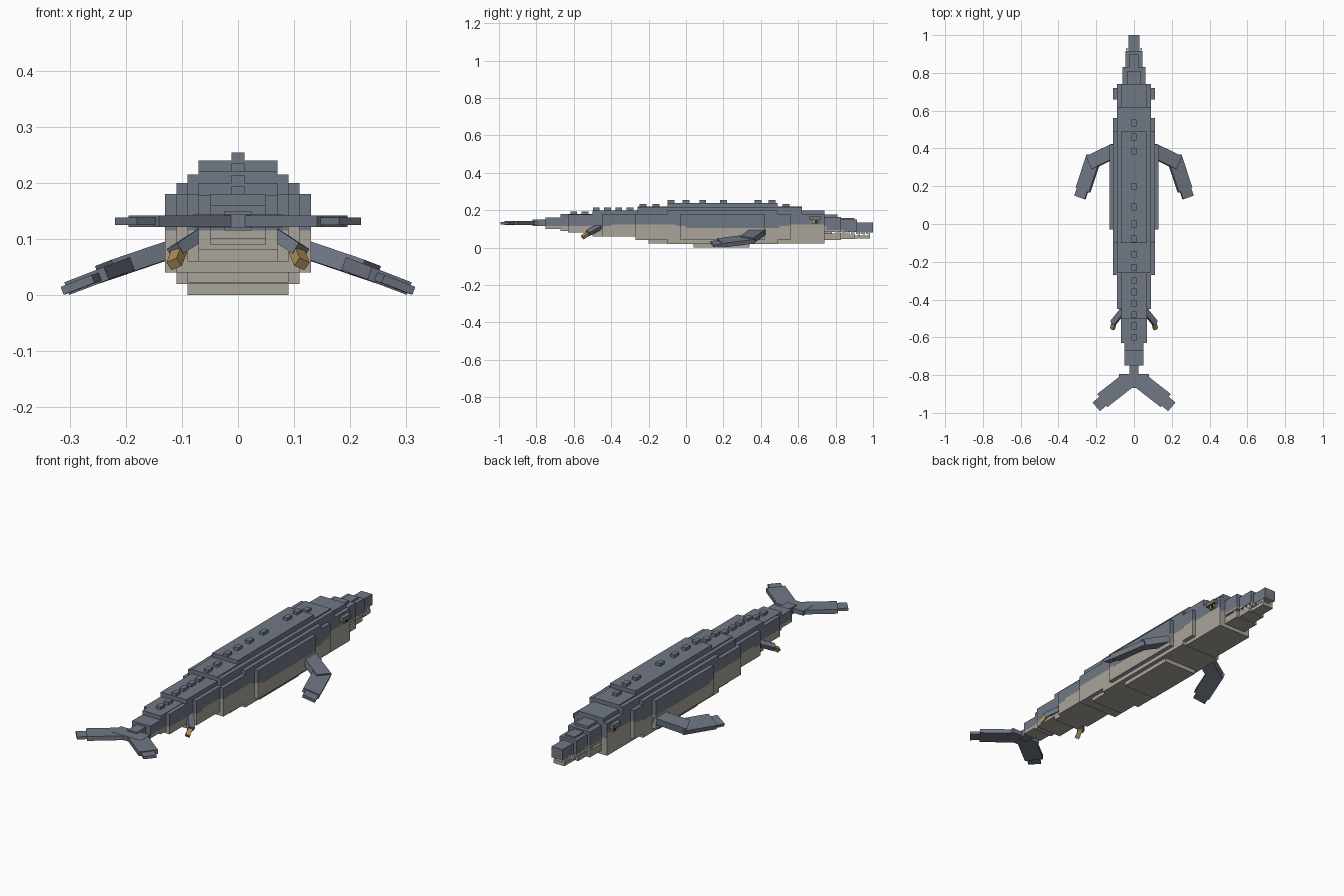
import bpy, bmesh
from mathutils import Vector, Matrix

if "Cube" in bpy.data.objects:
    bpy.data.objects.remove(bpy.data.objects["Cube"])


def material(name, rgb):
    m = bpy.data.materials.new(name)
    m.diffuse_color = (*rgb, 1)
    m.use_nodes = True
    m.node_tree.nodes["Principled BSDF"].inputs["Base Color"].default_value = m.diffuse_color
    return m


GREY = material("slate grey", (0.165, 0.19, 0.235))
BEIGE = material("belly beige", (0.40, 0.375, 0.325))
GOLD = material("ochre", (0.43, 0.29, 0.10))
WHITE = material("tooth white", (0.78, 0.76, 0.68))
DARK = material("eye black", (0.015, 0.015, 0.015))


def finish(name, bm, mats):
    bmesh.ops.recalc_face_normals(bm, faces=bm.faces)
    me = bpy.data.meshes.new(name)
    bm.to_mesh(me)
    bm.free()
    for m in mats:
        me.materials.append(m)
    ob = bpy.data.objects.new(name, me)
    bpy.context.collection.objects.link(ob)
    return ob


def add_box(bm, x0, x1, y0, y1, z0, z1):
    mat = Matrix.Translation(((x0 + x1) / 2, (y0 + y1) / 2, (z0 + z1) / 2)) @ \
        Matrix.Diagonal((x1 - x0, y1 - y0, z1 - z0, 1))
    bmesh.ops.create_cube(bm, size=1, matrix=mat)


def boxes(name, mat, items):
    bm = bmesh.new()
    for it in items:
        add_box(bm, *it)
    return finish(name, bm, [mat])


# height of the border between dark back and pale belly, along the body
LINE = [(-1, .11), (-.6, .11), (-.3, .125), (-.06, .125), (.04, .10),
        (.45, .10), (.54, .12), (.72, .13), (.75, .10), (.83, .095), (.9, .085), (1.1, .085)]


def border(y):
    for (a, za), (b, zb) in zip(LINE, LINE[1:]):
        if a <= y <= b:
            return za + (zb - za) * (y - a) / (b - a)
    return .11


def two_tone(name, items):
    """Symmetric boxes (half width, y0, y1, z0, z1), cut finely and coloured by height."""
    bm = bmesh.new()
    for h, y0, y1, z0, z1 in items:
        add_box(bm, -h, h, y0, y1, z0, z1)
    cuts = [((0, -.75 + .05 * i, 0), (0, 1, 0)) for i in range(36)]
    cuts += [((0, 0, .085 + .01 * i), (0, 0, 1)) for i in range(6)]
    for co, no in cuts:
        bmesh.ops.bisect_plane(bm, geom=bm.verts[:] + bm.edges[:] + bm.faces[:],
                               plane_co=co, plane_no=no)
    bm.normal_update()
    for f in bm.faces:
        c = f.calc_center_median()
        f.material_index = int(c.z < border(c.y) and f.normal.z < .5)
    return finish(name, bm, [GREY, BEIGE])


# body: nested stepped blocks
two_tone("body", [
    (.13, -.03, .42, .04, .18),
    (.11, -.27, .56, .04, .18), (.11, -.1, .49, .02, .20),
    (.09, .04, .34, 0, .1), (.09, -.45, .74, .06, .18),
    (.09, -.26, .62, .04, .215), (.09, -.2, .74, .022, .12),
    (.07, -.1, .49, .1, .24), (.07, -.26, .62, .1, .22),
    (.07, -.5, .74, .06, .20), (.07, -.63, .3, .08, .178),
    (.05, -.67, -.4, .09, .18), (.05, -.75, -.6, .10, .16)])
# head: stepped upper jaw
two_tone("upper_jaw", [
    (.06, .72, .83, .085, .165), (.035, .72, .81, .15, .178),
    (.045, .82, .915, .085, .15), (.025, .83, .9, .14, .158),
    (.03, .91, 1.0, .082, .135)])
boxes("lower_jaw", BEIGE, [(-.06, .06, .73, .83, .04, .075),
                           (-.045, .045, .82, .9, .045, .07),
                           (-.03, .03, .89, .985, .048, .066),
                           (-.045, .045, .73, .78, .05, .1)])
# teeth: rows on both jaws
teeth = []
for s in (-1, 1):
    for i in range(7):
        y = .8 + .027 * i
        x = s * (.052 if y < .82 else .038 if y < .91 else .024)
        teeth.append((x - .004, x + .004, y, y + .011, .072, .09))
        teeth.append((x - .004, x + .004, y + .013, y + .023, .06, .08))
boxes("teeth", WHITE, teeth)

# brows and eyes
boxes("brows", GREY, [(min(s * .08, s * .11), max(s * .08, s * .11), .66, .72, .148, .168)
                      for s in (-1, 1)])
boxes("eyes", GOLD, [(s * .095 - .006, s * .095 + .006, .675, .71, .13, .15) for s in (-1, 1)])
boxes("pupils", DARK, [(s * .099 - .004, s * .099 + .004, .69, .702, .133, .147)
                       for s in (-1, 1)])

# ridge knobs down the back
knobs = []
for y in (.535, .46, .385, .2, .09, 0, -.08, -.16, -.23, -.3, -.36, -.42, -.48, -.54, -.6):
    z = .24 if -.1 < y < .49 else .22 if -.26 < y < .62 else .20 if y > -.5 else .18
    knobs.append((-.012, .012, y - .018, y + .018, z - .01, z + .014))
boxes("ridge_knobs", GREY, knobs)


def beams(name, mat, parts):
    """Mirrored slabs: (start, end, width, thickness, flat normal)."""
    bm = bmesh.new()
    for a, b, w, t, n in parts:
        a, b, n = Vector(a), Vector(b), Vector(n)
        d = (b - a).normalized()
        n = (n - d * n.dot(d)).normalized()
        side = n.cross(d)
        rot = Matrix((side, d, n)).transposed().to_4x4()
        m = Matrix.Translation((a + b) / 2) @ rot @ Matrix.Diagonal((w, (b - a).length, t, 1))
        for mirror in (1, -1):
            bmesh.ops.create_cube(bm, size=1, matrix=Matrix.Diagonal((mirror, 1, 1, 1)) @ m)
    return finish(name, bm, [mat])


# front flippers
N = (.36, 0, .93)
beams("front_flippers", GREY, [
    ((.10, .39, .088), (.235, .325, .042), .075, .032, N),
    ((.212, .355, .047), (.27, .18, .025), .08, .024, N),
    ((.267, .20, .024), (.286, .14, .018), .062, .015, N)])
# small hind limbs with ochre tips
beams("hind_limbs", GREY, [((.06, -.46, .112), (.112, -.525, .078), .03, .022, (.5, 0, .85))])
beams("hind_tips", GOLD, [((.104, -.515, .08), (.114, -.555, .055), .022, .018, (.4, 0, .9))])

# tail stem and flukes
boxes("tail_stem", GREY, [(-.025, .025, -.82, -.74, .115, .15),
                          (-.08, .08, -.868, -.795, .12, .143)])
UP = (0, 0, 1)
beams("flukes", GREY, [
    ((.04, -.835, .1315), (.168, -.935, .1315), .088, .021, UP),
    ((.15, -.925, .1315), (.20, -.968, .1315), .06, .013, UP)])
